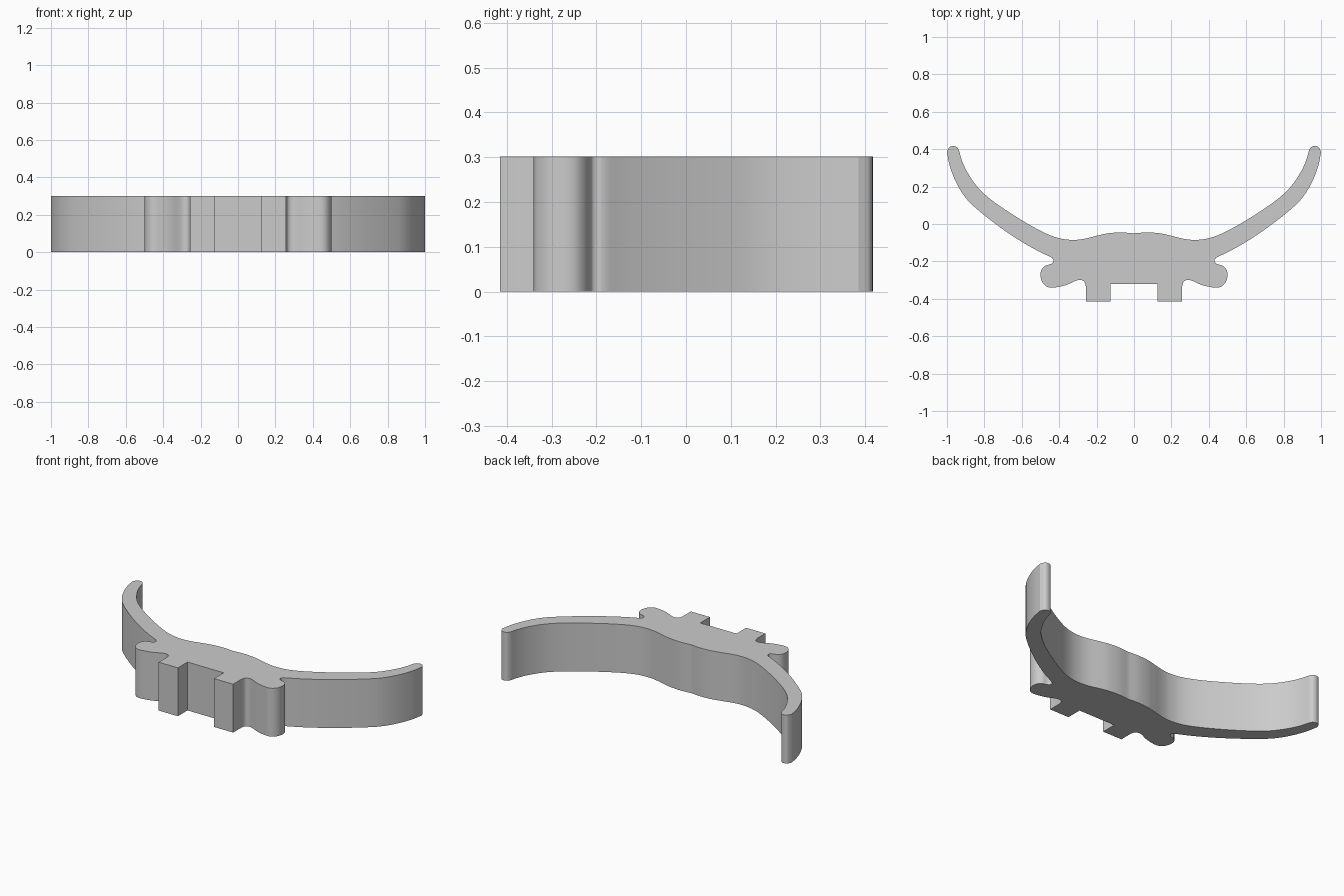
import bpy, bmesh, math
from mathutils import Vector

cube = bpy.data.objects.get("Cube")
if cube:
    bpy.data.objects.remove(cube, do_unlink=True)

HEIGHT = 0.302


def smooth_path(points, steps=5):
    """Catmull-Rom curve through the points, ends included."""
    p = [Vector(q) for q in points]
    p = [2 * p[0] - p[1]] + p + [2 * p[-1] - p[-2]]
    out = []
    for a, b, c, d in zip(p, p[1:], p[2:], p[3:]):
        for i in range(steps):
            t = i / steps
            out.append(0.5 * (2 * b + (c - a) * t + (2 * a - 5 * b + 4 * c - d) * t**2
                              + (3 * b - 3 * c + d - a) * t**3))
    return out + [p[-2]]


# Left half of the outline, from the back centre round to the front centre
inner_arm = [(0, -.05), (.07, -.045), (.14, -.05), (.2, -.063), (.27, -.08), (.33, -.085),
             (.4, -.076), (.48, -.046), (.6, .02), (.74, .112), (.83, .19), (.89, .275),
             (.92, .34), (.936, .395)]
arm_tip = [(.936, .395), (.947, .411), (.967, .417), (.988, .41), (1, .385)]
outer_arm = [(1, .385), (.985, .31), (.95, .22), (.9, .14), (.84, .08), (.74, 0),
             (.64, -.07), (.54, -.13), (.44, -.18)]
side_lobe = [(.44, -.18), (.431, -.193), (.435, -.208), (.45, -.216), (.475, -.224),
             (.495, -.245), (.5, -.275), (.491, -.31), (.466, -.335), (.43, -.34),
             (.365, -.327), (.31, -.303), (.285, -.299), (.265, -.309), (.257, -.335)]
front_peg = [(.257, -.415), (.125, -.415), (.125, -.32)]

half = []
for part in (inner_arm, arm_tip, outer_arm, side_lobe):
    half += smooth_path(part)[(1 if half else 0):]
half += [Vector(q) for q in front_peg]

# Mirror the half and extrude the closed outline
outline = half + [Vector((-v.x, v.y)) for v in reversed(half[1:])]
bm = bmesh.new()
base = bm.faces.new([bm.verts.new((v.x, v.y, 0)) for v in outline])
top = bmesh.ops.extrude_face_region(bm, geom=[base], use_keep_orig=True)
bmesh.ops.translate(bm, vec=(0, 0, HEIGHT),
                    verts=[g for g in top["geom"] if isinstance(g, bmesh.types.BMVert)])
bmesh.ops.recalc_face_normals(bm, faces=bm.faces[:])
caps = [f for f in bm.faces if len(f.verts) > 4]
bmesh.ops.triangulate(bm, faces=caps)

mesh = bpy.data.meshes.new("curved_bracket")
bm.to_mesh(mesh)
bm.free()
bracket = bpy.data.objects.new("curved_bracket", mesh)
bpy.context.collection.objects.link(bracket)

# Plain grey finish
grey = bpy.data.materials.new("plain_grey")
grey.use_nodes = True
color = (0.6, 0.6, 0.6, 1)
grey.diffuse_color = color
grey.node_tree.nodes["Principled BSDF"].inputs["Base Color"].default_value = color
mesh.materials.append(grey)

bpy.context.view_layer.objects.active = bracket
bracket.select_set(True)
bpy.ops.object.shade_smooth_by_angle(angle=math.radians(30))
